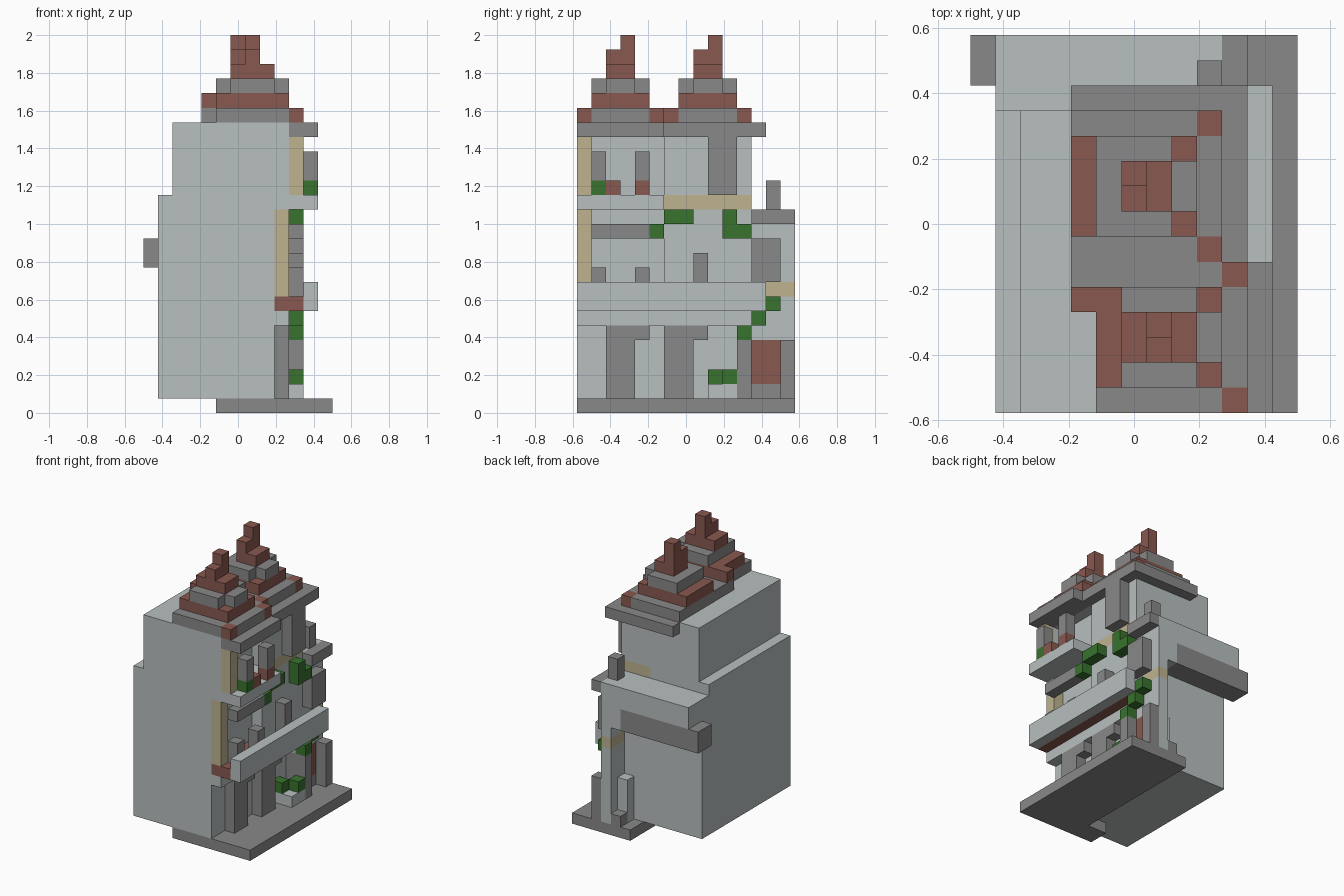
import bpy
import bmesh
from mathutils import Vector

if "Cube" in bpy.data.objects:
    bpy.data.objects.remove(bpy.data.objects["Cube"], do_unlink=True)

UNIT = 1 / 13                      # edge of one block
OFFSET = Vector((-6.5, -7.5, 0))   # centres the block grid


def material(name, r, g, b):
    mat = bpy.data.materials.new(name)
    mat.use_nodes = True
    mat.diffuse_color = (r, g, b, 1)
    mat.node_tree.nodes["Principled BSDF"].inputs["Base Color"].default_value = (r, g, b, 1)
    return mat


pale = material("pale_stone", .48, .52, .52)
grey = material("grey_stone", .25, .25, .25)
brick = material("red_brown_brick", .25, .1, .08)
leaf = material("leaf_green", .04, .17, .027)
sand = material("sandstone", .52, .45, .28)


def part(name, mat, *blocks):
    """Make one object from blocks given as (x range, y range, z range)."""
    bm = bmesh.new()
    for block in blocks:
        low = Vector([r[0] for r in block])
        high = Vector([r[1] for r in block])
        made = bmesh.ops.create_cube(bm, size=1)
        for v in made["verts"]:
            corner = [high[i] if v.co[i] > 0 else low[i] for i in range(3)]
            v.co = (Vector(corner) + OFFSET) * UNIT
    mesh = bpy.data.meshes.new(name)
    bm.to_mesh(mesh)
    bm.free()
    mesh.materials.append(mat)
    obj = bpy.data.objects.new(name, mesh)
    bpy.context.collection.objects.link(obj)
    return obj


def cube(x, y, z):
    return (x, x + 1), (y, y + 1), (z, z + 1)


# Ground slab
part("ground_slab", grey,
     ((7, 13), (2, 15), (0, 1)),
     ((5, 13), (0, 2), (0, 1)))

# Main building mass
part("main_body", pale, ((1, 9), (0, 13), (1, 14)))
part("body_ledge", pale,
     ((1, 7), (0, 12), (14, 15)),
     ((7, 10), (0, 6), (14, 15)))
part("upper_body", pale,
     ((2, 9), (0, 12), (15, 20)),
     ((9, 10), (0, 1), (15, 20)),
     ((9, 10), (6, 12), (15, 20)),
     ((9, 10), (1, 6), (19, 20)))
part("middle_wall", pale, ((9, 10), (6, 13), (8, 14)))
part("lower_lintel", pale, ((9, 10), (0, 13), (6, 7)))
part("sand_course", sand, ((7, 10), (6, 12), (14, 15)))

# Sandstone corner pilasters
part("lower_corner_pilaster", sand, ((9, 10), (0, 1), (8, 14)))
part("upper_corner_pilaster", sand, ((10, 11), (0, 1), (15, 19)))

# Ground floor pillars with side brackets
for y in (2, 6):
    part("ground_pillar", grey,
         ((9, 10), (y, y + 2), (1, 6)),
         ((9, 10), (y + 2, y + 3), (5, 6)))

# Doorway
part("door", brick, ((9, 10), (12, 14), (2, 5)))
part("door_step", grey,
     ((9, 10), (12, 14), (1, 2)),
     ((8, 9), (14, 15), (1, 2)))
part("door_jambs", grey,
     ((9, 11), (11, 12), (1, 5)),
     ((10, 11), (14, 15), (1, 5)))
part("door_backing", pale, ((8, 9), (13, 14), (1, 5)))
part("door_lintel", pale, ((9, 10), (11, 13), (5, 6)))

# Rear column and overhanging block
part("rear_column", pale,
     ((9, 10), (14, 15), (1, 5)),
     ((9, 10), (13, 15), (5, 8)),
     ((9, 10), (13, 15), (9, 12)))
part("rear_column_band", sand, ((9, 10), (13, 15), (8, 9)))
part("rear_overhang", pale,
     ((1, 10), (13, 15), (12, 14)),
     ((8, 9), (13, 15), (10, 12)))
part("rear_beam", grey, ((0, 8), (13, 15), (10, 12)))
part("rear_eave", grey, ((10, 11), (12, 15), (13, 14)))
part("rear_post", grey, ((9, 10), (13, 14), (14, 16)))
part("rear_bay", grey, ((10, 11), (12, 14), (9, 12)))

# Long balcony
part("balcony_floor", brick, ((9, 11), (0, 13), (7, 8)))
part("balcony_parapet", pale, ((11, 12), (0, 13), (7, 9)))
for y, top in ((1, 10), (4, 10), (8, 11)):
    part("balcony_post", grey, ((10, 11), (y, y + 1), (8, top)))
part("window_hood", grey, ((10, 11), (1, 5), (12, 13)))

# Upper balcony with posts and pots
part("upper_balcony", pale, ((10, 12), (0, 6), (14, 15)))
for y in (1, 4):
    part("upper_post", grey, ((11, 12), (y, y + 1), (16, 18)))
for y in (2, 4):
    part("flower_pot", brick, cube(11, y, 15))
part("upper_pilaster", grey, ((10, 11), (9, 11), (15, 19)))

# Greenery
part("planter", pale, ((9, 11), (9, 11), (1, 2)))
part("planter_bushes", leaf, cube(9, 9, 2), cube(10, 10, 2))
part("door_vine", leaf, *[cube(10, 11 + i, 5 + i) for i in range(3)])
part("left_wall_vine", leaf, cube(10, 5, 12), ((10, 11), (6, 8), (13, 14)))
part("right_wall_vine", leaf, cube(10, 10, 13), ((10, 11), (10, 12), (12, 13)))
part("upper_balcony_plant", leaf, cube(11, 1, 15))

# Cornice
part("cornice", grey,
     ((10, 12), (0, 6), (19, 20)),
     ((10, 11), (6, 13), (19, 20)),
     ((4, 10), (12, 13), (19, 20)))

# Stepped gables: x is the face of the lowest step, y its first row
for label, x, y in (("front", 10, 0), ("rear", 9, 6)):
    back = x - 5
    part(label + "_gable_base", grey,
         ((back, x), (y, y + 6), (20, 21)),
         ((x, x + 1), (y + 1, y + 5), (20, 21)))
    part(label + "_gable_corners", brick, cube(x, y, 20), cube(x, y + 5, 20))
    part(label + "_gable_brick_step", brick, ((back, x), (y + 1, y + 5), (21, 22)))
    part(label + "_gable_stone_step", grey,
         ((back + 1, x - 1), (y + 1, y + 5), (22, 23)),
         ((x - 1, x), (y + 2, y + 4), (22, 23)))
    part(label + "_gable_crown", brick,
         ((x - 4, x - 1), (y + 2, y + 4), (23, 24)) if label == "front"
         else ((x - 3, x - 1), (y + 2, y + 4), (23, 24)),
         ((x - 3, x - 2), (y + 2, y + 4), (24, 25)),
         cube(x - 3, y + 3, 25))

# Extra pieces behind the gables
part("front_gable_tail", brick, cube(4, 4, 21))
part("gable_tail_base", grey, ((4, 5), (4, 6), (20, 21)))
